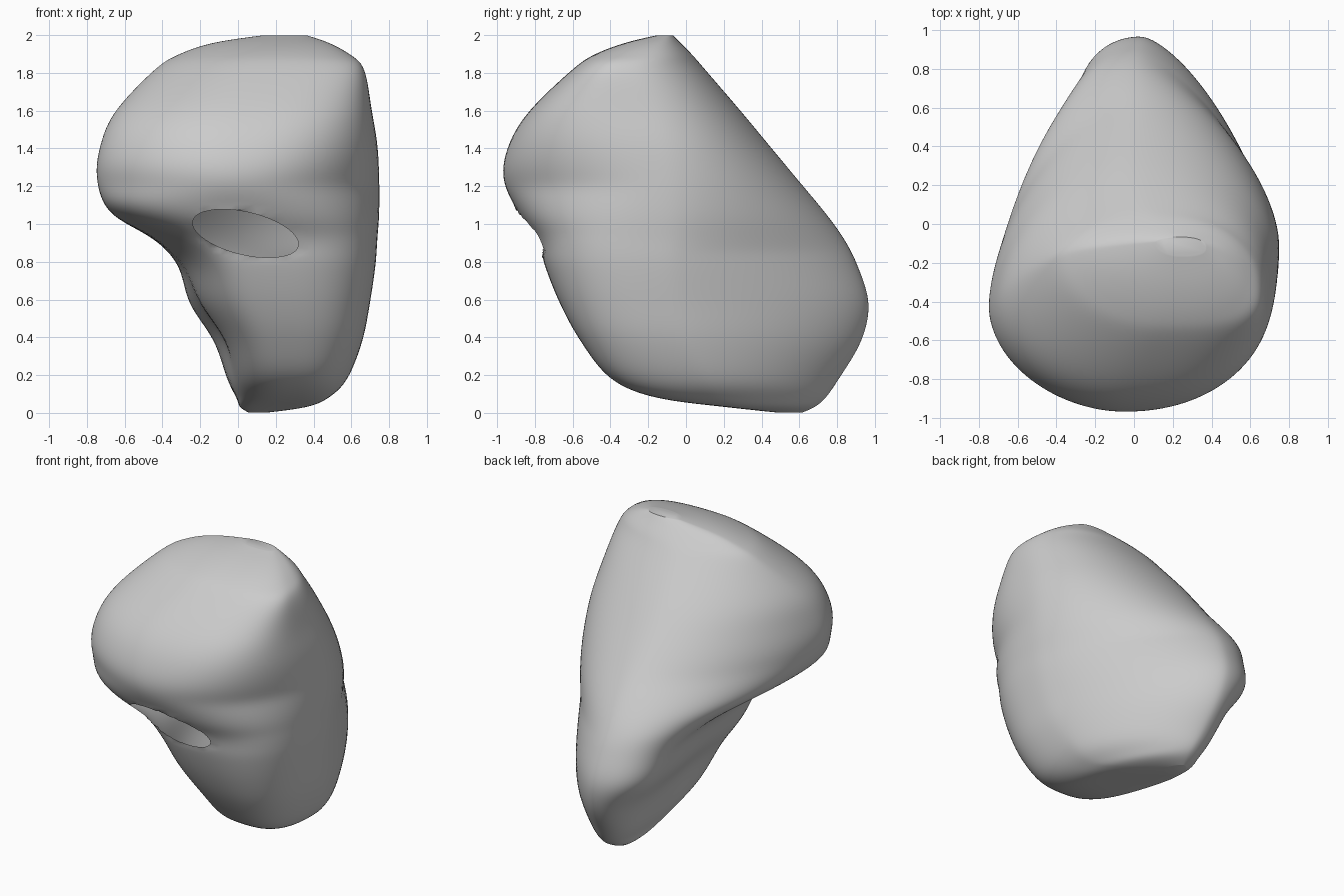
import bpy, bmesh, math

cube = bpy.data.objects.get("Cube")
if cube:
    bpy.data.objects.remove(cube, do_unlink=True)

# Level outlines in hundredths: z, then the west, east, south and north extreme points
LEVELS = [
    (0, 6, 55, 14, 55, 10, 50, 10, 61),
    (3, 1, 52, 36, 32, 24, 22, 12, 68),
    (8, -1, 54, 48, 15, 30, -16, 12, 74),
    (18, -6, 56, 58, 8, 29, -40, 10, 81),
    (38, -13, 60, 66, -2, 24, -56, 7, 93),
    (58, -26, 66, 70, -8, 17, -67, 4, 97),
    (78, -32, 55, 73, -10, 10, -75, 2, 91),
    (92, -45, 22, 74, -10, 5, -79, 0, 84),
    (106, -68, -34, 75, -10, -1, -89, 0, 74),
    (124, -75, -42, 75, -12, -5, -97, 0, 59),
    (142, -73, -42, 74, -17, -4, -94, 0, 44),
    (160, -65, -34, 71, -24, 0, -83, 2, 29),
    (182, -44, -20, 67, -34, 12, -60, 8, 10),
    (190, -31, -15, 59, -26, 18, -48, 14, 3),
    (196, -13, -12, 48, -18, 22, -32, 18, -3),
    (200, 14, -9, 36, -11, 24, -15, 24, -7),
]
STEPS, SIDES = 8, 120


def spline(a, b, c, d, t):
    """Smooth blend between b and c."""
    return b + (c - a + (2 * a - 5 * b + 4 * c - d + (3 * (b - c) + d - a) * t) * t) * t / 2


def level_at(index, t):
    last = len(LEVELS) - 1
    rows = [LEVELS[min(max(index + k, 0), last)] for k in (-1, 0, 1, 2)]
    return [spline(*values, t) / 100 for values in zip(*rows)]


def clamp(value):
    return min(max(value, 0), 1)


def rounded_corner(start, end, power, angle):
    """Point on a quarter superellipse, from start (x extreme) to end (y extreme)."""
    c = clamp(math.cos(angle)) ** (2 / power)
    s = clamp(math.sin(angle)) ** (2 / power)
    return end[0] + (start[0] - end[0]) * c, start[1] + (end[1] - start[1]) * s


def outline(level):
    z = min(max(level[0], 0), 2)
    west, east, south, north = (level[i:i + 2] for i in (1, 3, 5, 7))
    low = clamp((1.2 - z) / 0.3)
    high = clamp((z - 1.2) / 0.4)
    corners = [(east, north, 1.45 + 0.8 * clamp((z - 0.85) / 0.9)),
               (west, north, 1.7 + 0.55 * low),
               (west, south, 1.85 + 1.0 * low + 0.15 * high),
               (east, south, 2.1 + 0.75 * low + 0.7 * high)]
    quarter = SIDES // 4
    points = []
    for number, (side, tip, power) in enumerate(corners):
        for k in range(quarter):
            step = k if number % 2 == 0 else quarter - k
            x, y = rounded_corner(side, tip, power, math.pi / 2 * step / quarter)
            # Shallow groove on the lower west flank
            if number in (1, 2):
                x += 0.05 * math.exp(-((y - 0.1) / 0.28) ** 2 - ((z - 0.45) / 0.28) ** 2)
            points.append((x, y, z))
    return points


def oval_coordinates(point):
    """Position within the slanted oval on the front face; its rim has length one."""
    x = point.x - 0.04
    return x / 0.28, (point.z - 0.95 + 0.2 * x) / 0.115


def in_opening(point):
    return point.y < -0.5 and math.hypot(*oval_coordinates(point)) < 1


# Rock body lofted through the levels
bm = bmesh.new()
rings = []
for i in range(len(LEVELS) - 1):
    for k in range(STEPS):
        rings.append(outline(level_at(i, k / STEPS)))
rings.append(outline(level_at(len(LEVELS) - 1, 0)))
rings = [[bm.verts.new(p) for p in ring] for ring in rings]
for lower, upper in zip(rings, rings[1:]):
    for k in range(SIDES):
        n = (k + 1) % SIDES
        bm.faces.new((lower[k], lower[n], upper[n], upper[k]))
bm.faces.new(rings[0][::-1])
bm.faces.new(rings[-1])

# Soften the surface, then open the front hollow
for _ in range(10):
    bmesh.ops.smooth_vert(bm, verts=bm.verts[:], factor=0.5,
                          use_axis_x=True, use_axis_y=True, use_axis_z=True)
bmesh.ops.recalc_face_normals(bm, faces=bm.faces[:])
hole = [f for f in bm.faces if in_opening(f.calc_center_median())]
bmesh.ops.delete(bm, geom=hole, context='FACES')

# Even out the rim of the opening
for vert in bm.verts:
    if vert.is_boundary:
        u, v = oval_coordinates(vert.co)
        length = math.hypot(u, v)
        u, v = u / length, v / length
        vert.co.x = 0.04 + 0.28 * u
        vert.co.z = 0.95 + 0.115 * v - 0.2 * 0.28 * u

mesh = bpy.data.meshes.new("rock")
bm.to_mesh(mesh)
bm.free()
rock = bpy.data.objects.new("rock", mesh)
bpy.context.collection.objects.link(rock)

# Plain stone colour
stone = bpy.data.materials.new("stone grey")
stone.use_nodes = True
colour = (0.6, 0.6, 0.6, 1)
stone.diffuse_color = colour
stone.node_tree.nodes["Principled BSDF"].inputs["Base Color"].default_value = colour
mesh.materials.append(stone)

bpy.context.view_layer.objects.active = rock
rock.select_set(True)
bpy.ops.object.shade_smooth_by_angle(angle=math.radians(40))
